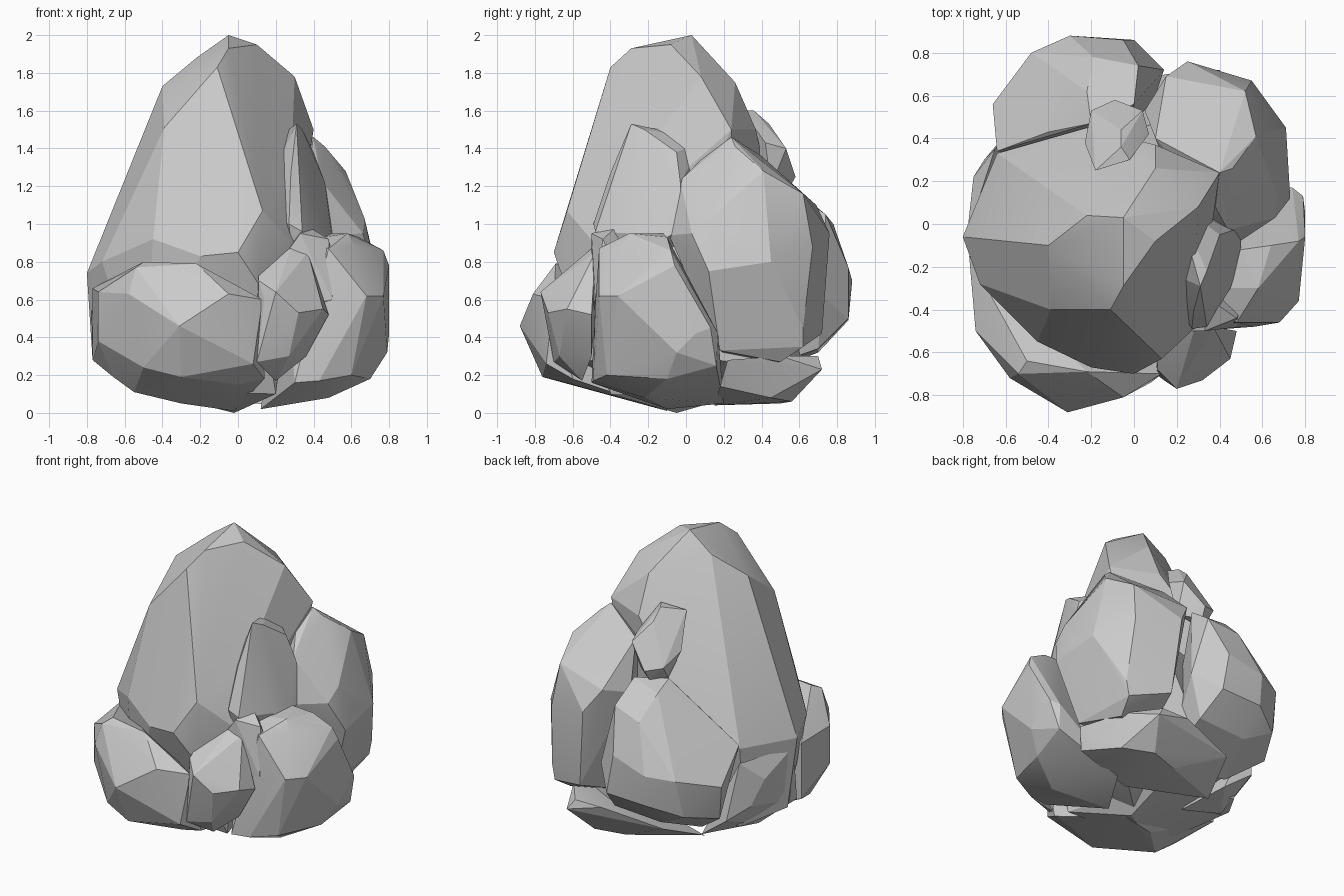
import bpy, bmesh, math


def rock(name, *pts):
    """One faceted boulder: the convex hull of its corner points."""
    bm = bmesh.new()
    for p in pts:
        bm.verts.new(p)
    res = bmesh.ops.convex_hull(bm, input=bm.verts[:])
    loose = {v for v in res["geom_interior"] if isinstance(v, bmesh.types.BMVert)}
    loose |= {v for v in bm.verts if not v.link_faces}
    bmesh.ops.delete(bm, geom=list(loose), context='VERTS')
    # merge nearly flat neighbours into broad facets
    bmesh.ops.dissolve_limit(bm, angle_limit=math.radians(4), verts=bm.verts[:], edges=bm.edges[:])
    bmesh.ops.recalc_face_normals(bm, faces=bm.faces[:])
    me = bpy.data.meshes.new(name)
    bm.to_mesh(me)
    bm.free()
    ob = bpy.data.objects.new(name, me)
    bpy.context.collection.objects.link(ob)
    bpy.context.view_layer.objects.active = ob
    ob.select_set(True)
    bpy.ops.object.shade_smooth_by_angle(angle=math.radians(15))
    ob.select_set(False)


# tall central boulder
rock("main_boulder",
     (-.05, .03, 2), (.1, -.08, 1.95), (-.05, -.29, 1.93), (-.22, .04, 1.88), (-.4, -.1, 1.73),
     (-.11, -.4, 1.83), (-.39, -.4, 1.51), (.3, .08, 1.78), (.4, .24, 1.5), (.31, -.03, 1.53),
     (.1, .26, 1.75), (.1, .37, 1.5), (-.22, .45, 1.12), (-.8, -.06, .74), (-.72, -.28, .8),
     (-.64, .33, .77), (-.45, -.55, .92), (-.2, -.67, .83), (0, -.7, .85), (.13, -.63, 1.07),
     (.28, -.3, 1.27), (.3, -.47, .88), (.11, -.64, .68), (-.77, 0, .28), (-.6, .25, .2),
     (-.5, -.4, .12), (.2, -.4, .1), (0, .3, .1), (-.02, -.05, 0))

# low boulder wrapping the front left
rock("front_left_boulder",
     (-.77, -.15, .66), (-.74, -.5, .64), (-.74, -.5, .38), (-.5, -.64, .8), (-.54, -.7, .77),
     (-.58, -.72, .63), (-.31, -.88, .46), (-.05, -.81, .63), (-.22, -.69, .79), (.13, -.7, .6),
     (.08, -.74, .26), (-.3, -.76, .19), (-.5, -.7, .24), (-.77, -.15, .28), (-.66, -.4, .19),
     (-.55, -.45, .11), (0, -.6, .15), (-.02, -.1, .01), (.14, -.6, .18), (-.3, -.2, .05))

# small broken stones at the front right
rock("front_right_stone",
     (.11, -.68, .7), (.14, -.73, .6), (.28, -.5, .87), (.37, -.48, .85), (.2, -.77, .64),
     (.32, -.73, .53), (.45, -.63, .55), (.48, -.5, .52), (.27, -.67, .3), (.1, -.7, .27),
     (.36, -.5, .3), (.1, -.45, .85), (.2, -.55, .17))
rock("front_ridge_stone",
     (.2, -.5, .77), (.33, -.5, .95), (.48, -.44, .92), (.5, -.48, .6), (.35, -.35, 1),
     (.3, -.3, .5), (.55, -.3, .6), (.3, -.5, .55))

# boulder on the right, with a flat undercut face
rock("right_boulder",
     (.58, -.3, .95), (.5, -.12, .95), (.48, -.46, .87), (.62, -.34, .88), (.64, -.1, .93),
     (.77, -.08, .86), (.8, -.06, .78), (.77, -.36, .62), (.68, -.46, .62), (.56, -.48, .58),
     (.8, .05, .42), (.79, -.05, .32), (.74, .16, .25), (.7, -.1, .18), (.6, -.42, .2),
     (.3, -.5, .16), (.43, -.49, .17), (.48, -.22, .08), (.12, -.1, .02), (.3, .2, .05),
     (.79, .13, .45), (.74, .17, .42), (.25, -.3, .9))

# upright shard above the right boulder
rock("right_shard",
     (.31, -.29, 1.53), (.34, -.22, 1.5), (.4, -.05, 1.38), (.46, -.03, 1.22), (.5, -.03, .97),
     (.5, -.15, .9), (.45, -.3, .95), (.34, -.48, .96), (.27, -.49, 1), (.28, -.4, 1.27),
     (.1, -.2, 1.1), (.2, .1, 1.45), (.3, .1, .8), (.3, -.4, .7))

# large boulder at the back right
rock("back_right_boulder",
     (.4, .24, 1.46), (.46, .26, 1.41), (.38, .08, 1.34), (.44, -.03, 1.23), (.57, .41, 1.28),
     (.52, .62, 1.16), (.55, .67, .88), (.25, .76, .95), (.15, .69, 1.1), (.1, .4, 1.36),
     (.67, .13, 1.03), (.66, .03, .95), (.71, .45, .8), (.73, .12, .75), (.48, -.09, .94),
     (.71, .25, .86), (.58, .62, .45), (.52, .5, .27), (.6, .18, .33), (.3, .72, .42),
     (.56, .62, .35), (.2, .3, .25), (.05, .53, 1.05), (.2, .15, 1.2))

# broad boulder at the back left
rock("back_left_boulder",
     (-.2, .47, 1.19), (.0, .56, 1.18), (-.22, .62, 1.15), (-.19, .78, 1), (.02, .74, 1.05),
     (-.05, .86, .77), (-.3, .88, .7), (-.48, .8, .68), (-.66, .56, .6), (-.64, .34, .8),
     (-.4, .43, 1.03), (-.3, .86, .49), (0, .86, .5), (.14, .72, .62), (-.5, .74, .42),
     (-.62, .52, .36), (-.3, .7, .32), (.05, .7, .34), (-.4, .4, .2), (0, .3, .2))

# small knob wedged high on the back
rock("back_knob",
     (-.06, .36, 1.6), (-.18, .25, 1.57), (-.02, .3, 1.6), (-.06, .44, 1.53), (-.23, .38, 1.35),
     (-.2, .53, 1.28), (-.09, .58, 1.25), (.04, .53, 1.4), (.07, .42, 1.43), (-.1, .54, 1.18),
     (.03, .45, 1.2), (-.18, .45, 1.18))

# stones filling the left side and the underside
rock("left_stone",
     (-.75, .22, .55), (-.78, -.05, .68), (-.65, .35, .68), (-.7, .3, .38), (-.77, -.1, .3),
     (-.6, .42, .3), (-.62, .1, .17), (-.4, .4, .15), (-.3, .1, .08))
rock("rear_base_stone",
     (.15, .7, .3), (.35, .7, .3), (.5, .5, .3), (.4, .72, .23), (.3, .56, .06),
     (.48, .45, .08), (.1, .5, .05), (.62, .22, .28), (.2, .15, .04), (-.25, .6, .22),
     (-.35, .3, .09), (.58, .18, .14))

# core that closes the gaps between the boulders
rock("core_stone",
     (-.6, -.3, .25), (-.6, .35, .3), (0, .62, .3), (.5, .4, .25), (.62, 0, .3), (.4, -.42, .3),
     (0, -.6, .25), (-.3, .35, .95), (.2, .5, .95), (.5, .1, .9), (.35, -.35, .85), (0, 0, .03))
